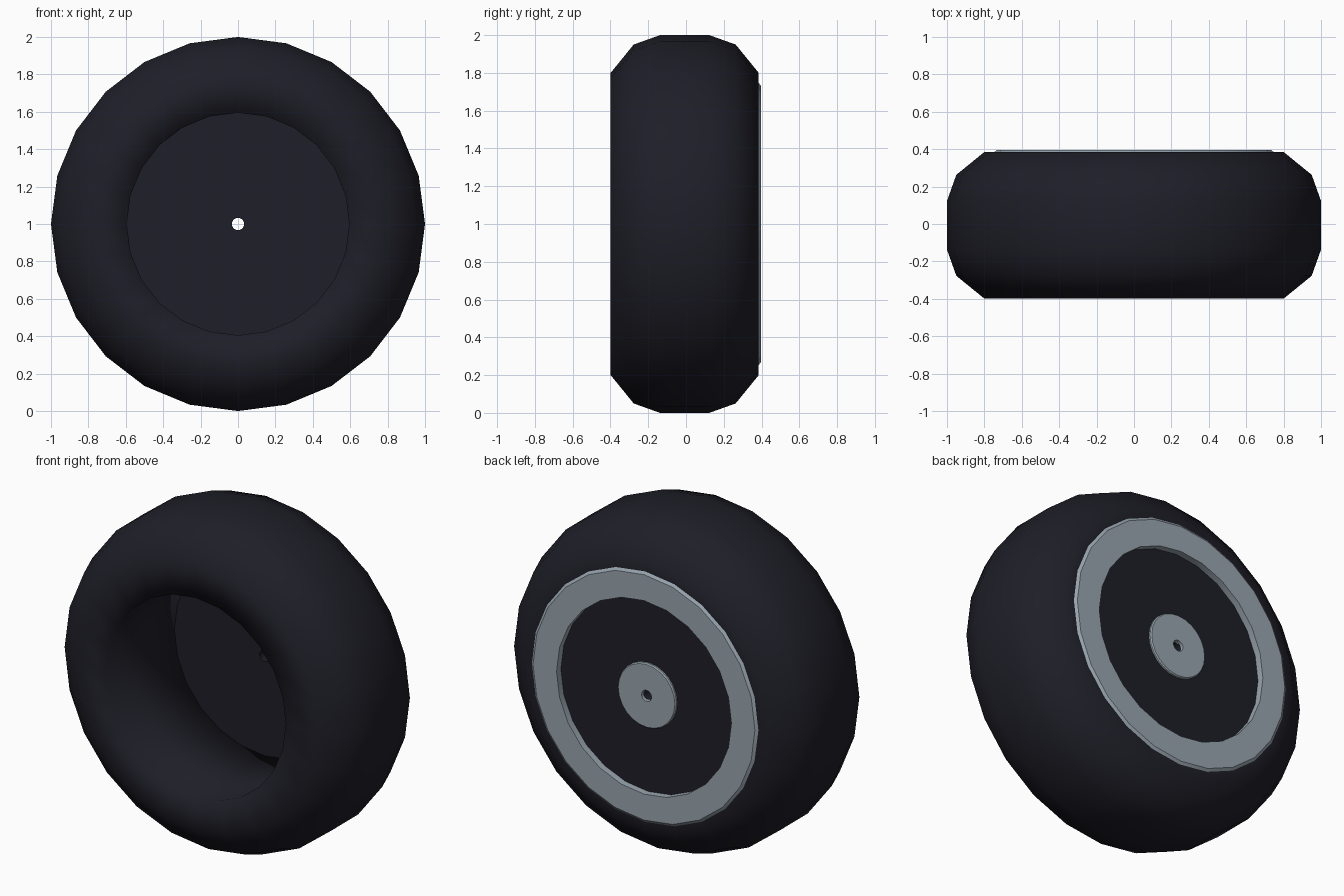
import bpy, bmesh, math

default = bpy.data.objects.get("Cube")
if default:
    bpy.data.objects.remove(default, do_unlink=True)

SIDES = 24
AXLE_Z = 1.0


def make_material(name, colour):
    mat = bpy.data.materials.new(name)
    mat.use_nodes = True
    mat.diffuse_color = (*colour, 1)
    mat.node_tree.nodes["Principled BSDF"].inputs["Base Color"].default_value = (*colour, 1)
    return mat


rubber = make_material("dark rubber", (0.013, 0.013, 0.021))
metal = make_material("grey metal", (0.32, 0.38, 0.43))


def lathe(name, profile, mat, angle):
    """Turn a closed (radius, y) profile around the axle."""
    bm = bmesh.new()
    rings = []
    for i in range(SIDES):
        a = 2 * math.pi * i / SIDES
        rings.append([bm.verts.new((r * math.sin(a), y, r * math.cos(a))) for r, y in profile])
    n = len(profile)
    for i in range(SIDES):
        here, after = rings[i], rings[(i + 1) % SIDES]
        for j in range(n):
            k = (j + 1) % n
            bm.faces.new((here[j], here[k], after[k], after[j]))
    bmesh.ops.recalc_face_normals(bm, faces=bm.faces[:])
    mesh = bpy.data.meshes.new(name)
    bm.to_mesh(mesh)
    bm.free()
    mesh.materials.append(mat)
    obj = bpy.data.objects.new(name, mesh)
    obj.location.z = AXLE_Z
    bpy.context.collection.objects.link(obj)
    bpy.ops.object.select_all(action="DESELECT")
    obj.select_set(True)
    bpy.context.view_layer.objects.active = obj
    bpy.ops.object.shade_smooth_by_angle(angle=math.radians(angle))
    return obj


# Tyre: rounded tread, flat sidewalls and a straight bore, mirrored front to back
half = [(1.0, 0.13), (0.95, 0.27), (0.8, 0.392), (0.595, 0.392)]
section = half + [(r, -y) for r, y in reversed(half)]
lathe("tyre", [(r, y - 0.007) for r, y in section], rubber, 180)

# Rim ring with a chamfered outer edge on the back
lathe("rim_ring", [(0.577, 0.345), (0.75, 0.345), (0.75, 0.383), (0.732, 0.396),
                   (0.577, 0.396)], metal, 25)

# Wheel disc, pierced by the axle hole
lathe("wheel_disc", [(0.033, 0.25), (0.597, 0.25), (0.597, 0.355), (0.033, 0.355)],
      rubber, 25)

# Hub cap with a narrow chamfer
lathe("hub_cap", [(0.033, 0.345), (0.193, 0.345), (0.193, 0.365), (0.187, 0.372),
                  (0.033, 0.372)], metal, 25)
